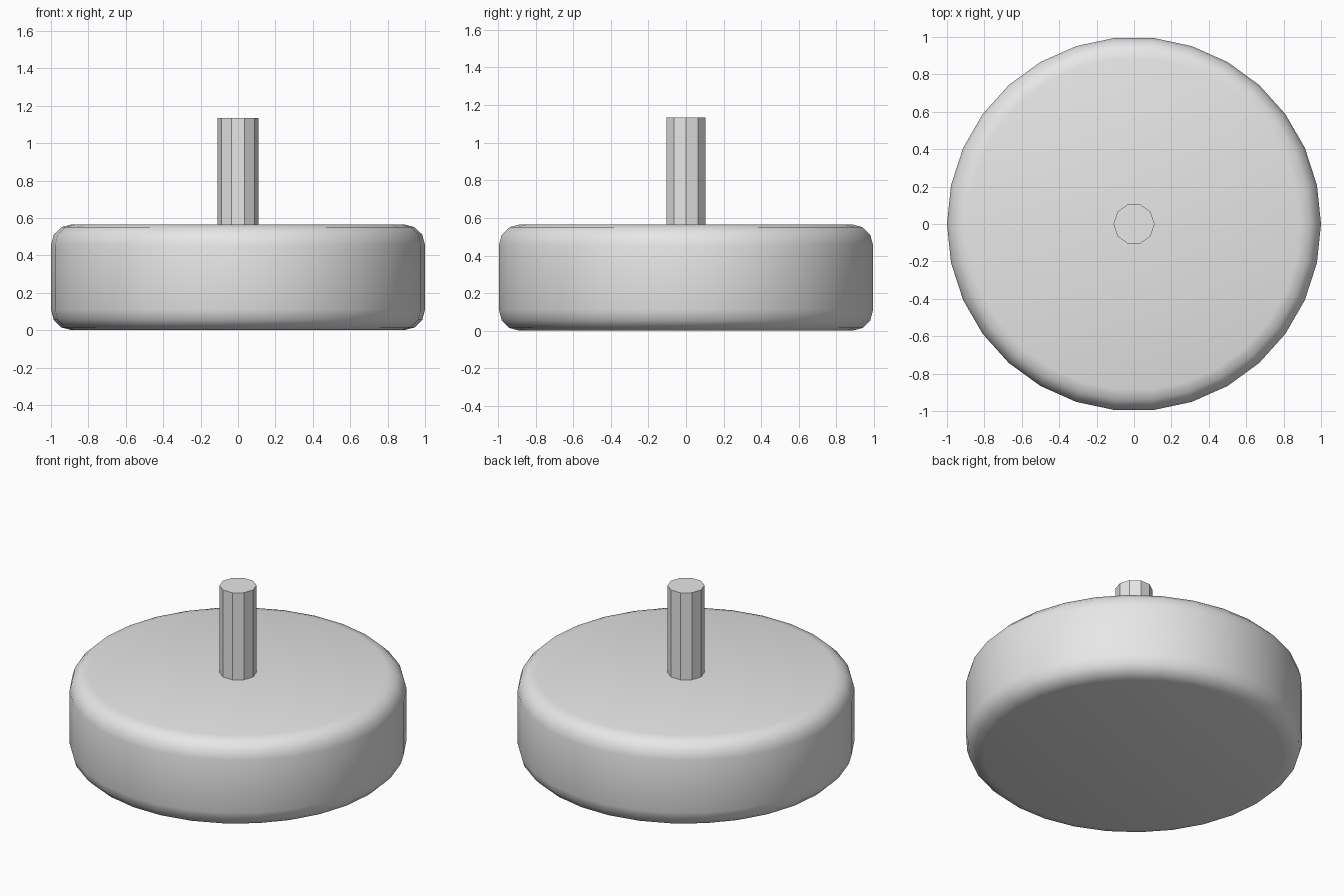
import bpy

cube = bpy.data.objects.get("Cube")
if cube:
    bpy.data.objects.remove(cube, do_unlink=True)

# Single plain grey finish
grey = bpy.data.materials.new("plain_grey")
grey.use_nodes = True
colour = (0.8, 0.8, 0.8, 1)
grey.diffuse_color = colour
grey.node_tree.nodes["Principled BSDF"].inputs["Base Color"].default_value = colour


def cylinder(name, sides, radius, bottom, top):
    """Upright cylinder with a corner on the x axis."""
    bpy.ops.mesh.primitive_cylinder_add(
        vertices=sides, radius=radius, depth=top - bottom,
        location=(0, 0, (bottom + top) / 2))
    obj = bpy.context.object
    obj.name = name
    # Turn so a corner points along +x, whatever the side count
    obj.rotation_euler.z = -1.5707963
    bpy.ops.object.transform_apply(location=False, rotation=True, scale=False)
    obj.data.materials.append(grey)
    return obj


# Wide disc with rounded rims
disc = cylinder("disc_body", 30, 1.0, 0.0, 0.565)
bevel = disc.modifiers.new("rounded_rims", "BEVEL")
bevel.width = 0.11
bevel.segments = 3
bevel.limit_method = "ANGLE"
bevel.angle_limit = 1.0
bpy.ops.object.modifier_apply(modifier=bevel.name)
bpy.ops.object.shade_smooth()

# Faceted central stem, seated in the disc
cylinder("centre_stem", 10, 0.11, 0.3, 1.135)
